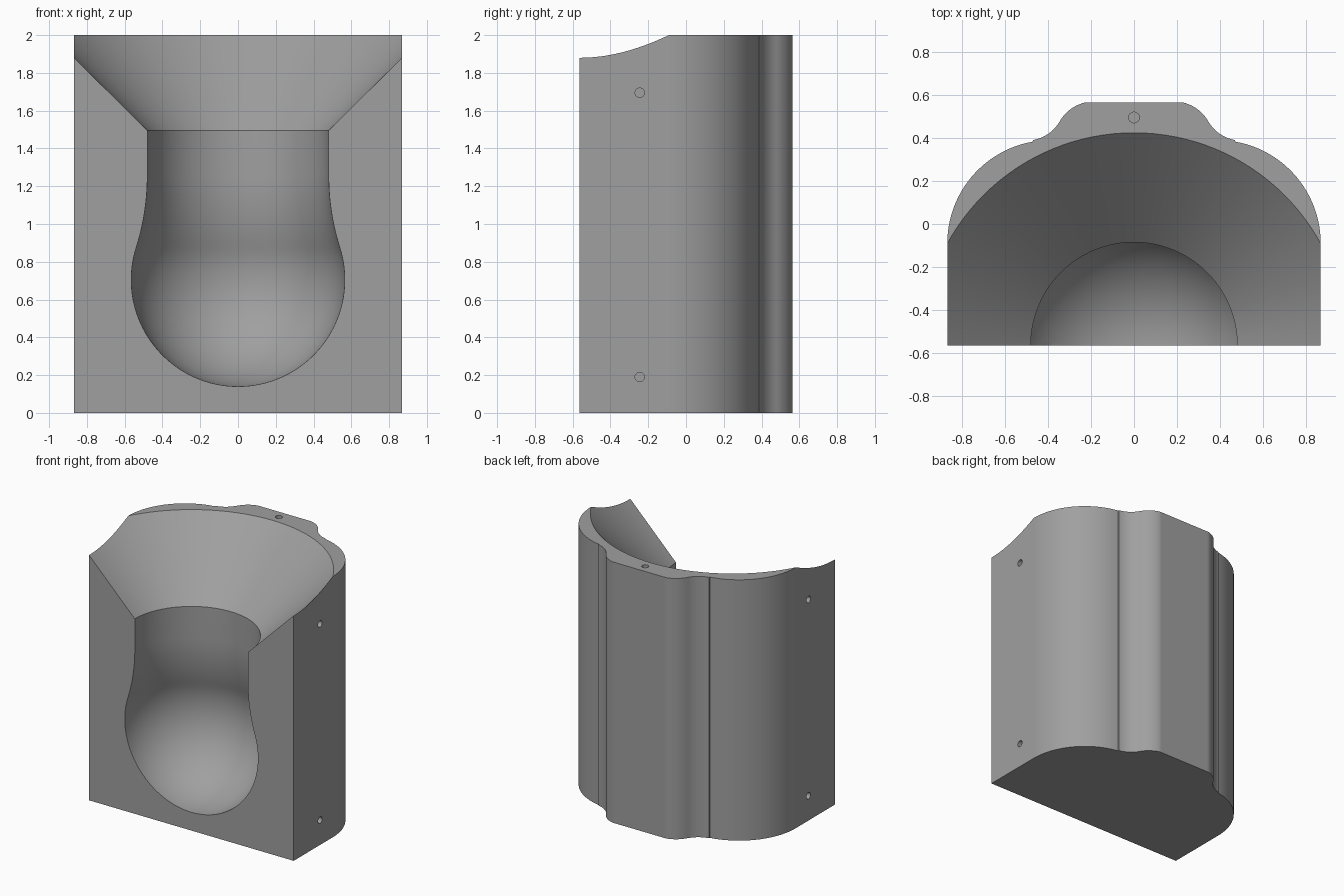
import bpy, bmesh, math
from mathutils import Matrix, Vector

if "Cube" in bpy.data.objects:
    bpy.data.objects.remove(bpy.data.objects["Cube"])

FRONT = -0.565   # y of the flat front, also the axis of the cavity
SIDE = 0.868     # half width
TOP = 2.0


def arc(cx, cy, r, a0, a1, n):
    """Points on an arc, angles in degrees."""
    return [(cx + r * math.cos(math.radians(a0 + (a1 - a0) * i / n)),
             cy + r * math.sin(math.radians(a0 + (a1 - a0) * i / n)))
            for i in range(n + 1)]


def make_object(name, bm):
    bmesh.ops.recalc_face_normals(bm, faces=bm.faces)
    mesh = bpy.data.meshes.new(name)
    bm.to_mesh(mesh)
    bm.free()
    obj = bpy.data.objects.new(name, mesh)
    bpy.context.collection.objects.link(obj)
    return obj


# Body: half outline with rounded shoulder and rear mounting rib, mirrored and extruded
right = [(SIDE, FRONT)]
right += arc(0.388, -0.09, 0.48, 0, 80, 24)          # shoulder
right += arc(0.501, 0.5675, 0.18, 260, 210, 12)      # concave blend
right += arc(0.185, 0.385, 0.185, 30, 90, 14)[1:]    # rib corner
right[-1] = (0.185, 0.565)
right = [(x, min(y, 0.565)) for x, y in right]
outline = right + [(-x, y) for x, y in reversed(right)]
bm = bmesh.new()
base = bm.faces.new([bm.verts.new((x, y, 0)) for x, y in outline])
ext = bmesh.ops.extrude_face_region(bm, geom=[base])
bmesh.ops.translate(bm, vec=(0, 0, TOP),
                    verts=[v for v in ext["geom"] if isinstance(v, bmesh.types.BMVert)])
body = make_object("holder_body", bm)

# Cavity: round bowl, blended neck and conical funnel, turned about the front edge
profile = arc(0, 0.705, 0.565, -90, 17.6, 36)
profile += arc(1.737, 1.255, 1.257, 197.6, 180, 12)[1:]
profile += [(0.48, 1.495), (1.09, 2.1), (0, 2.1)]
profile[0] = (0, 0.14)
bm = bmesh.new()
verts = [bm.verts.new((r, FRONT, z)) for r, z in profile]
edges = [bm.edges.new(pair) for pair in zip(verts, verts[1:])]
bmesh.ops.spin(bm, geom=verts + edges, cent=(0, FRONT, 0), axis=(0, 0, 1),
               angle=2 * math.pi, steps=128)
bmesh.ops.remove_doubles(bm, verts=bm.verts, dist=1e-4)
cutters = [make_object("cavity_cutter", bm)]


# Blind screw holes: two in each side and one in the top of the rib
def hole(name, location, axis):
    bm = bmesh.new()
    turn = Vector((0, 0, 1)).rotation_difference(Vector(axis)).to_matrix().to_4x4()
    bmesh.ops.create_cone(bm, cap_ends=True, segments=24, radius1=0.025, radius2=0.025,
                          depth=0.24, matrix=Matrix.Translation(location) @ turn)
    cutters.append(make_object(name, bm))


for s in (-1, 1):
    for z in (0.19, 1.695):
        hole("side_hole_cutter", (s * SIDE, -0.245, z), (1, 0, 0))
hole("top_hole_cutter", (0, 0.495, TOP), (0, 0, 1))

# Cut everything out of the body
bpy.context.view_layer.objects.active = body
body.select_set(True)
for cutter in cutters:
    mod = body.modifiers.new("cut", 'BOOLEAN')
    mod.operation = 'DIFFERENCE'
    mod.solver = 'EXACT'
    mod.object = cutter
    bpy.ops.object.modifier_apply(modifier=mod.name)
    bpy.data.objects.remove(cutter)

# Single grey finish
grey = bpy.data.materials.new("plain_grey")
grey.diffuse_color = (0.35, 0.35, 0.35, 1)
grey.use_nodes = True
grey.node_tree.nodes["Principled BSDF"].inputs["Base Color"].default_value = grey.diffuse_color
body.data.materials.clear()
body.data.materials.append(grey)
bpy.ops.object.shade_smooth_by_angle(angle=math.radians(25))
